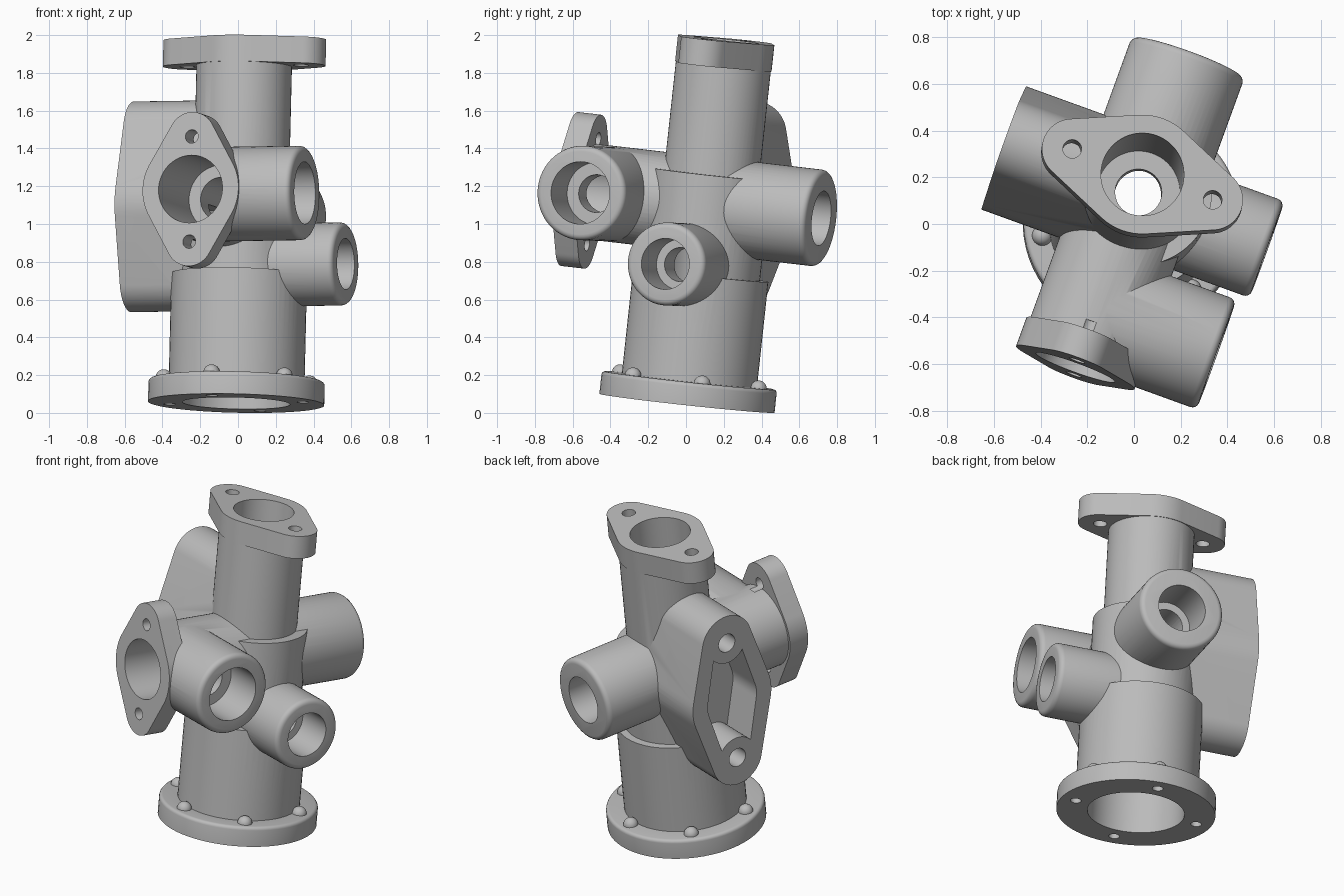
import bpy, bmesh
from math import sin, cos, pi, radians
from mathutils import Vector, Matrix
from mathutils.geometry import convex_hull_2d

cube = bpy.data.objects.get("Cube")
if cube:
    bpy.data.objects.remove(cube, do_unlink=True)

metal = bpy.data.materials.new("cast_grey")
metal.use_nodes = True
GREY = (0.5, 0.5, 0.5, 1)
metal.diffuse_color = GREY
for node in metal.node_tree.nodes:
    if node.type == 'BSDF_PRINCIPLED':
        node.inputs["Base Color"].default_value = GREY

# Tilted frame of the whole casting: U to the side ports, V to the back, W up
W = Vector((0.024, 0.108, 1)).normalized()
U = Vector((cos(radians(20)), -sin(radians(20)), 0))
U = (U - W * U.dot(W)).normalized()
V = W.cross(U)
BODY = Matrix.Translation((-0.01, 0.005, 0.051)) @ Matrix((U, V, W)).transposed().to_4x4()

SIDE, BACK, UP = Vector((1, 0, 0)), Vector((0, 1, 0)), Vector((0, 0, 1))
MID = 1.055   # height of the main ports along the body axis


def place(origin, normal, long):
    rot = Matrix((long, normal.cross(long), normal)).transposed().to_4x4()
    return BODY @ Matrix.Translation(origin) @ rot


def finish(name, bm, matrix):
    bmesh.ops.recalc_face_normals(bm, faces=bm.faces)
    bm.transform(matrix)
    mesh = bpy.data.meshes.new(name)
    bm.to_mesh(mesh)
    bm.free()
    mesh.materials.append(metal)
    obj = bpy.data.objects.new(name, mesh)
    bpy.context.scene.collection.objects.link(obj)
    return obj


def loft(name, rings, matrix):
    """Solid through a stack of closed rings with equal point counts."""
    bm = bmesh.new()
    loops = [[bm.verts.new(p) for p in ring] for ring in rings]
    n = len(loops[0])
    for a, b in zip(loops, loops[1:]):
        for i in range(n):
            j = (i + 1) % n
            bm.faces.new((a[i], a[j], b[j], b[i]))
    bm.faces.new(loops[0])
    bm.faces.new(loops[-1])
    return finish(name, bm, matrix)


def lathe(name, profile, origin=(0, 0, 0), normal=UP, long=SIDE, n=64):
    rings = [[(r * cos(2 * pi * i / n), r * sin(2 * pi * i / n), h) for i in range(n)]
             for r, h in profile]
    return loft(name, rings, place(Vector(origin), normal, long))


def rounded(r, length, f=0.03):
    """End of a cylinder profile with a filleted rim."""
    return [(r - f + f * cos(t * pi / 8), length - f + f * sin(t * pi / 8)) for t in range(5)]


def lobed(name, centre_r, end_r, reach, h0, h1, origin, normal, long):
    """Diamond flange: hull of a middle circle and two end circles."""
    pts = [Vector((cx + r * cos(2 * pi * i / 64), r * sin(2 * pi * i / 64)))
           for cx, r in ((0, centre_r), (reach, end_r), (-reach, end_r)) for i in range(64)]
    outline = [pts[i] for i in convex_hull_2d(pts)]
    rings = [[(p.x, p.y, h) for p in outline] for h in (h0, h1)]
    return loft(name, rings, place(Vector(origin), normal, long))


def combine(target, tool, operation):
    mod = target.modifiers.new("combine", 'BOOLEAN')
    mod.operation = operation
    mod.solver = 'EXACT'
    mod.object = tool
    tool.hide_render = True
    bpy.ops.object.select_all(action='DESELECT')
    bpy.context.view_layer.objects.active = target
    target.select_set(True)
    bpy.ops.object.modifier_apply(modifier=mod.name)
    bpy.data.objects.remove(tool, do_unlink=True)


def smooth(obj):
    bpy.ops.object.select_all(action='DESELECT')
    bpy.context.view_layer.objects.active = obj
    obj.select_set(True)
    bpy.ops.object.shade_smooth_by_angle(angle=radians(30))


# Stepped main body with the round bottom flange
body = lathe("valve_body", [(0.467, 0)] + rounded(0.467, 0.122, 0.02)
             + [(0.36, 0.122), (0.36, 0.685), (0.315, 0.685), (0.315, 1.22),
                (0.253, 1.22), (0.253, 1.9)])

centre = (0, 0, MID)
solids = [
    # Diamond flanges on top and front, deep mounting block on the side
    lobed("top_flange", 0.257, 0.13, 0.32, 1.795, 1.935, (0, 0, 0), UP, SIDE),
    lobed("front_flange", 0.27, 0.13, 0.28, 0.655, 0.785, centre, -BACK, UP),
    lobed("side_block", 0.281, 0.175, 0.385, 0, 0.61, centre, -SIDE, UP),
    # Port tubes
    lathe("front_tube", [(0.254, -0.05), (0.254, 0.7)], centre, -BACK, UP),
    lathe("back_tube", [(0.257, 0)] + rounded(0.257, 0.64), centre, BACK, UP),
    lathe("large_side_tube", [(0.25, 0)] + rounded(0.25, 0.55), (0, -0.525, MID), SIDE, UP),
    lathe("small_side_tube", [(0.22, 0)] + rounded(0.22, 0.595), (0, 0.01, 0.735), SIDE, UP),
]
for solid in solids:
    combine(body, solid, 'UNION')


def port_bore(inner, outer, floor, origin, normal):
    return lathe("bore", [(inner, 0), (inner, floor), (outer, floor), (outer, 1)],
                 origin, normal, UP)


# Main bore and port bores
cutters = [
    lathe("main_bore", [(0.285, -0.1), (0.285, 0.6), (0.22, 0.6), (0.22, 1.04),
                        (0.1, 1.04), (0.1, 1.22), (0.178, 1.22), (0.178, 2.1)]),
    port_bore(0.115, 0.18, 0.31, centre, -BACK),
    port_bore(0.1, 0.145, 0.37, centre, BACK),
    port_bore(0.1, 0.165, 0.3, (0, -0.525, MID), SIDE),
    port_bore(0.09, 0.135, 0.36, (0, 0.01, 0.735), SIDE),
]

# Recess in the side block, leaving a boss round each bolt hole
recess = lobed("recess", 0.175, 0.08, 0.385, 0.37, 0.7, centre, -SIDE, UP)
for s in (-1, 1):
    boss = lathe("boss", [(0.13, 0.3), (0.13, 0.8)], (0, 0, MID + s * 0.385), -SIDE, UP)
    combine(recess, boss, 'DIFFERENCE')
cutters.append(recess)

# Bolt holes
for s in (-1, 1):
    cutters += [
        lathe("hole", [(0.04, 1.7), (0.04, 2.1)], (s * 0.32, 0, 0), UP, SIDE, 32),
        lathe("hole", [(0.036, 0.6), (0.036, 0.9)], (0, 0, MID + s * 0.28), -BACK, UP, 32),
        lathe("hole", [(0.058, 0.3), (0.058, 0.7)], (0, 0, MID + s * 0.385), -SIDE, UP, 32),
        lathe("hole", [(0.032, -0.1), (0.032, 0.1)], (s * 0.375, 0, 0), UP, SIDE, 32),
        lathe("hole", [(0.032, -0.1), (0.032, 0.1)], (0, s * 0.375, 0), UP, SIDE, 32),
    ]
for cutter in cutters:
    combine(body, cutter, 'DIFFERENCE')
smooth(body)

# Domed bolt heads round the bottom flange
for k in range(6):
    angle = radians(30 + 60 * k)
    r = 0.044
    dome = [(r, -0.02)] + [(r * cos(t * pi / 17), r * sin(t * pi / 17)) for t in range(9)]
    smooth(lathe("bolt_dome_%d" % (k + 1), [(x, h + 0.12) for x, h in dome],
                 (0.392 * cos(angle), 0.392 * sin(angle), 0), UP, SIDE, 24))
